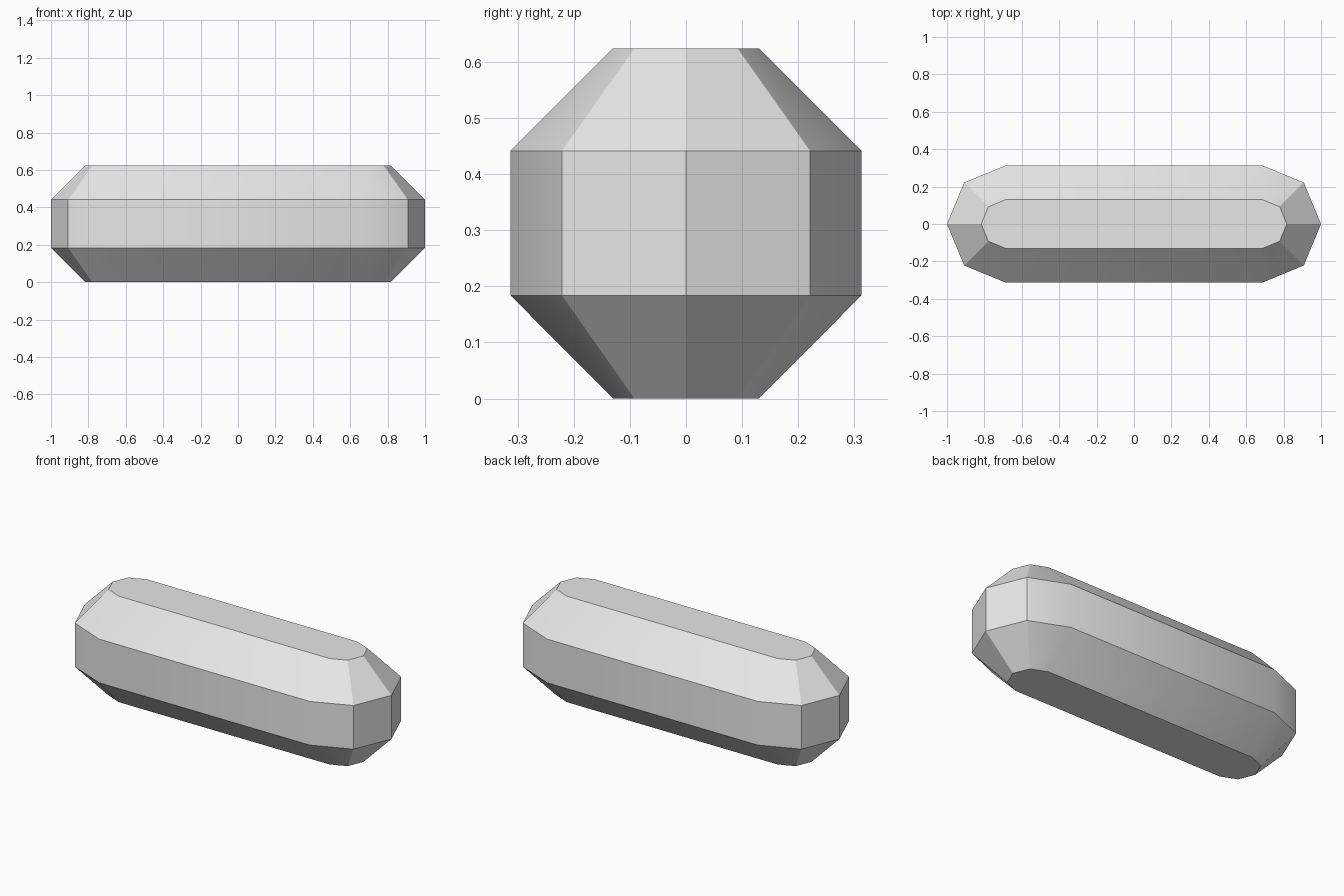
import bpy, bmesh, math

if "Cube" in bpy.data.objects:
    bpy.data.objects.remove(bpy.data.objects["Cube"])

HALF = 0.687                      # distance from the middle to each rounded end's centre
WIDE, NARROW = 0.313, 0.13        # outline radius at the waist and at the flat caps
LEVELS = [(0.0, NARROW), (0.184, WIDE), (0.441, WIDE), (0.624, NARROW)]


def outline(radius):
    """Elongated outline with four-segment round ends."""
    pts = []
    for side, start in ((1, -90), (-1, 90)):
        for i in range(5):
            a = math.radians(start + 45 * i)
            pts.append((side * HALF + radius * math.cos(a), radius * math.sin(a)))
    return pts


# Bevelled bar: stacked outlines bridged with quads, closed by flat caps
bm = bmesh.new()
rings = [[bm.verts.new((x, y, z)) for x, y in outline(r)] for z, r in LEVELS]
for low, high in zip(rings, rings[1:]):
    n = len(low)
    for i in range(n):
        j = (i + 1) % n
        bm.faces.new((low[i], low[j], high[j], high[i]))
bm.faces.new(rings[0][::-1])
bm.faces.new(rings[-1])
bmesh.ops.recalc_face_normals(bm, faces=bm.faces[:])

mesh = bpy.data.meshes.new("bevelled_bar")
bm.to_mesh(mesh)
bm.free()
bar = bpy.data.objects.new("bevelled_bar", mesh)
bpy.context.collection.objects.link(bar)

grey = bpy.data.materials.new("light grey")
grey.diffuse_color = (0.8, 0.8, 0.8, 1)
grey.use_nodes = True
grey.node_tree.nodes["Principled BSDF"].inputs["Base Color"].default_value = grey.diffuse_color
mesh.materials.append(grey)

# Smooth only the gentle blends into the round ends
bpy.context.view_layer.objects.active = bar
bar.select_set(True)
bpy.ops.object.shade_smooth_by_angle(angle=math.radians(30))
